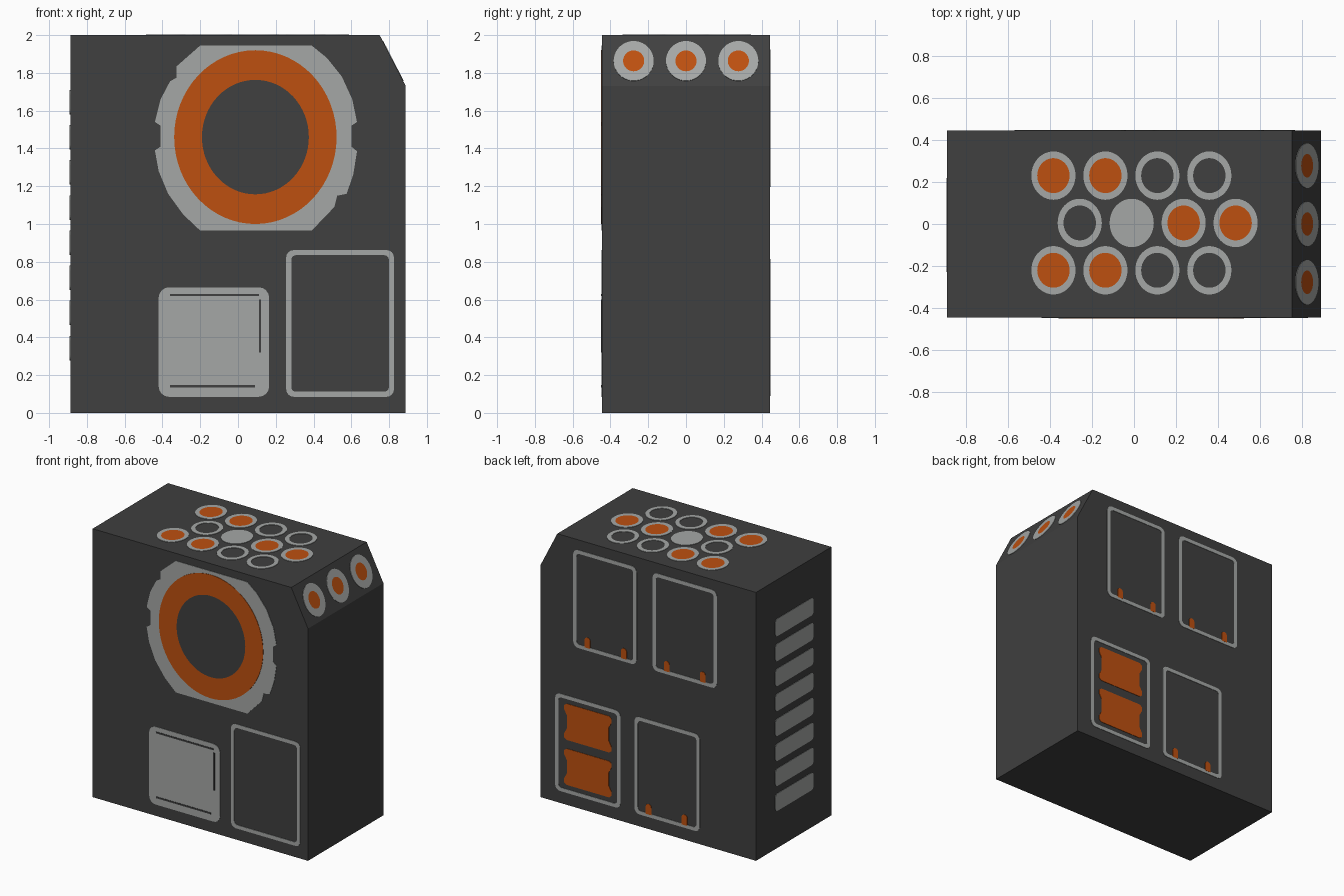
import bpy, bmesh, math
from mathutils import Vector

if "Cube" in bpy.data.objects:
    bpy.data.objects.remove(bpy.data.objects["Cube"])

W, D, H = 0.888, 0.444, 2.0      # half width, half depth, height
CX, CZ = 0.75, 1.73              # where the chamfer starts and ends
T = 0.003                        # plate thickness


def material(name, col):
    m = bpy.data.materials.new(name)
    m.diffuse_color = (*col, 1)
    m.use_nodes = True
    m.node_tree.nodes["Principled BSDF"].inputs["Base Color"].default_value = m.diffuse_color
    return m


DARK = material("dark grey", (0.050, 0.050, 0.050))
GREY = material("light grey", (0.375, 0.39, 0.38))
ORANGE = material("orange", (0.51, 0.08, 0.005))


def make_object(name, bm, mat):
    bmesh.ops.recalc_face_normals(bm, faces=bm.faces[:])
    me = bpy.data.meshes.new(name)
    bm.to_mesh(me)
    bm.free()
    me.materials.append(mat)
    ob = bpy.data.objects.new(name, me)
    bpy.context.collection.objects.link(ob)
    return ob


# Drawing planes: origin, horizontal axis, vertical axis (normal = u x v)
slope = Vector((CX - W, 0, H - CZ)).normalized()
FRONT = (Vector((0, -D, 0)), Vector((1, 0, 0)), Vector((0, 0, 1)))
BACK = (Vector((0, D, 0)), Vector((-1, 0, 0)), Vector((0, 0, 1)))
LEFT = (Vector((-W, 0, 0)), Vector((0, -1, 0)), Vector((0, 0, 1)))
TOP = (Vector((0, 0, H)), Vector((1, 0, 0)), Vector((0, 1, 0)))
CHAMFER = (Vector(((CX + W) / 2, 0, (CZ + H) / 2)), Vector((0, 1, 0)), slope)


def plate(name, plane, mat, outer, inner=None, t=T):
    """Thin plate from a 2D outline, with an optional hole of equal point count."""
    o, u, v = plane
    n = u.cross(v)
    bm = bmesh.new()

    def loop(pts, h):
        return [bm.verts.new(o + u * a + v * b + n * h) for a, b in pts]

    lo, hi = loop(outer, 0), loop(outer, t)
    k = len(outer)
    if inner:
        ilo, ihi = loop(inner, 0), loop(inner, t)
    else:
        bm.faces.new(lo[::-1])
        bm.faces.new(hi)
    for i in range(k):
        j = (i + 1) % k
        bm.faces.new((lo[i], lo[j], hi[j], hi[i]))
        if inner:
            bm.faces.new((hi[i], hi[j], ihi[j], ihi[i]))
            bm.faces.new((ihi[i], ihi[j], ilo[j], ilo[i]))
            bm.faces.new((ilo[i], ilo[j], lo[j], lo[i]))
    return make_object(name, bm, mat)


def ellipse(cx, cy, rx, ry, n=40):
    return [(cx + rx * math.cos(2 * math.pi * i / n),
             cy + ry * math.sin(2 * math.pi * i / n)) for i in range(n)]


def rounded(x0, x1, y0, y1, r, seg=4):
    pts = []
    for q, (cx, cy) in enumerate(((x1 - r, y1 - r), (x0 + r, y1 - r),
                                  (x0 + r, y0 + r), (x1 - r, y0 + r))):
        for i in range(seg + 1):
            a = math.pi / 2 * (q + i / seg)
            pts.append((cx + r * math.cos(a), cy + r * math.sin(a)))
    return pts


def frame(name, plane, x0, x1, y0, y1, w=0.027):
    plate(name, plane, GREY, rounded(x0, x1, y0, y1, 0.04),
          rounded(x0 + w, x1 - w, y0 + w, y1 - w, 0.025))


# Body: box with one chamfered top corner
bm = bmesh.new()
profile = [(-W, 0), (W, 0), (W, CZ), (CX, H), (-W, H)]
face = bm.faces.new([bm.verts.new((x, -D, z)) for x, z in profile])
ext = bmesh.ops.extrude_face_region(bm, geom=[face])
bmesh.ops.translate(bm, vec=(0, 2 * D, 0),
                    verts=[g for g in ext["geom"] if isinstance(g, bmesh.types.BMVert)])
make_object("body", bm, DARK)

# Front: large notched surround, orange ring and dark centre
surround = [(0.39, 1.945), (0.47, 1.88), (0.55, 1.78), (0.605, 1.66), (0.63, 1.54),
            (0.60, 1.52), (0.60, 1.41), (0.63, 1.385), (0.61, 1.26), (0.575, 1.16),
            (0.525, 1.15), (0.51, 1.09), (0.39, 0.965), (-0.20, 0.965), (-0.29, 1.05),
            (-0.37, 1.16), (-0.42, 1.28), (-0.44, 1.39), (-0.41, 1.41), (-0.41, 1.52),
            (-0.44, 1.54), (-0.41, 1.66), (-0.36, 1.755), (-0.325, 1.775),
            (-0.325, 1.835), (-0.20, 1.945)]
plate("dial_surround", FRONT, GREY, surround)
plate("dial_ring", FRONT, ORANGE, ellipse(0.092, 1.46, 0.43, 0.46, 64),
      ellipse(0.092, 1.46, 0.283, 0.303, 64), t=2 * T)
plate("dial_centre", FRONT, DARK, ellipse(0.092, 1.46, 0.283, 0.303, 64), t=2 * T)

# Front: lower panel with fine grooves, and lower frame
plate("front_panel", FRONT, GREY, rounded(-0.42, 0.165, 0.085, 0.665, 0.055))
for x0, x1, z0, z1 in ((-0.36, 0.11, 0.618, 0.63), (-0.36, 0.09, 0.135, 0.147),
                       (0.11, 0.122, 0.32, 0.60)):
    plate("panel_groove", FRONT, DARK,
          [(x0, z0), (x1, z0), (x1, z1), (x0, z1)], t=2 * T)
frame("front_frame", FRONT, 0.255, 0.826, 0.085, 0.862)


def button(name, plane, cx, cy, rx, ry, irx, iry, fill):
    """Grey ring whose middle is empty, orange or grey."""
    if fill == "grey":
        plate(name + "_disc", plane, GREY, ellipse(cx, cy, rx, ry))
        return
    plate(name + "_ring", plane, GREY, ellipse(cx, cy, rx, ry), ellipse(cx, cy, irx, iry))
    if fill == "orange":
        plate(name + "_light", plane, ORANGE, ellipse(cx, cy, irx, iry))


# Top: three staggered rows of buttons
rows = ((0.23, -0.383, ("orange", "orange", "", "")),
        (0.005, -0.258, ("", "grey", "orange", "orange")),
        (-0.22, -0.383, ("orange", "orange", "", "")))
for y, x0, fills in rows:
    for i, f in enumerate(fills):
        button("top_button", TOP, x0 + 0.247 * i, y, 0.105, 0.115, 0.077, 0.083, f)

# Chamfer: three buttons
for y in (-0.277, 0, 0.277):
    button("corner_button", CHAMFER, y, -0.003, 0.106, 0.118, 0.056, 0.062, "orange")

# Back: four frames (back plane runs along -x)
for x0, x1, z0, z1 in ((0.095, 0.617, 1.195, 1.925), (-0.567, -0.037, 1.195, 1.925),
                       (0.228, 0.766, 0.09, 0.816), (-0.426, 0.112, 0.09, 0.816)):
    frame("back_frame", BACK, -x1, -x0, z0, z1)

# Back: small round-topped tabs in three of the frames
for x, z in ((0.50, 1.215), (0.20, 1.215), (-0.153, 1.215), (-0.45, 1.215),
             (-0.004, 0.11), (-0.30, 0.11)):
    arch = [(-x + 0.023 * math.cos(math.pi * i / 8),
             z + 0.055 + 0.023 * math.sin(math.pi * i / 8)) for i in range(9)]
    plate("back_tab", BACK, ORANGE, [(-x - 0.023, z), (-x + 0.023, z)] + arch, t=T * 1.2)

# Back: two orange panels with waisted sides
for z0, z1 in ((0.15, 0.42), (0.485, 0.755)):
    hw, cx = 0.195, -0.497
    side = [(hw - 0.02, z0), (hw, z0 + 0.015), (hw, z0 + 0.045), (hw - 0.022, z0 + 0.085),
            (hw - 0.022, z1 - 0.085), (hw, z1 - 0.045), (hw, z1 - 0.015), (hw - 0.02, z1)]
    plate("back_panel", BACK, ORANGE,
          [(cx + a, b) for a, b in side] + [(cx - a, b) for a, b in side[::-1]])

# Left side: stack of vent slats
for i in range(8):
    z = 0.278 + 0.186 * i
    plate("vent_slat", LEFT, GREY, rounded(-0.219, 0.229, z, z + 0.13, 0.025))
